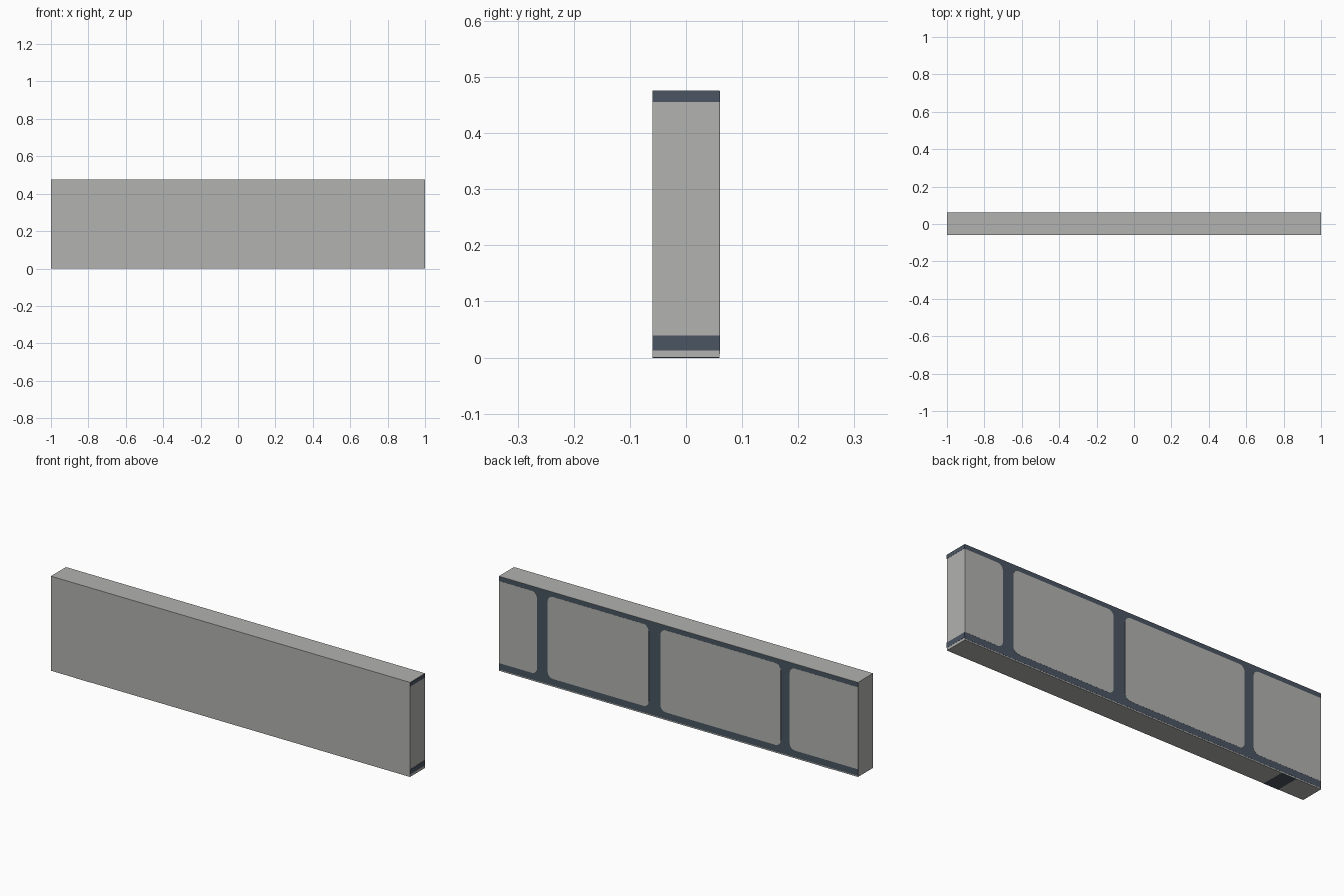
import bpy, bmesh, math

if "Cube" in bpy.data.objects:
    bpy.data.objects.remove(bpy.data.objects["Cube"])

L, W, H = 2.0, 0.12, 0.476
E = 0.0008            # how far inlays stand proud of the slab


def material(name, rgb):
    m = bpy.data.materials.new(name)
    m.diffuse_color = (*rgb, 1)
    m.use_nodes = True
    m.node_tree.nodes["Principled BSDF"].inputs["Base Color"].default_value = m.diffuse_color
    return m


grey = material("concrete grey", (0.445, 0.445, 0.435))
dark = material("dark slate steel", (0.069, 0.093, 0.122))


def box(name, lo, hi, mat):
    me = bpy.data.meshes.new(name)
    bm = bmesh.new()
    bmesh.ops.create_cube(bm, size=1)
    for v in bm.verts:
        v.co = [(a + b) / 2 + c * (b - a) for a, b, c in zip(lo, hi, v.co)]
    bm.to_mesh(me)
    bm.free()
    me.materials.append(mat)
    ob = bpy.data.objects.new(name, me)
    bpy.context.collection.objects.link(ob)
    return ob


def infill(name, x0, x1, z0, z1, round_left, round_right, r=0.03):
    """Thin back panel; corners that meet a post are rounded."""
    corners = [(x0, z0, 1, 1, 180, round_left), (x1, z0, -1, 1, 270, round_right),
               (x1, z1, -1, -1, 0, round_right), (x0, z1, 1, -1, 90, round_left)]
    pts = []
    for x, z, sx, sz, start, rounded in corners:
        if not rounded:
            pts.append((x, z))
            continue
        for i in range(7):
            a = math.radians(start + 15 * i)
            pts.append((x + sx * r + r * math.cos(a), z + sz * r + r * math.sin(a)))
    me = bpy.data.meshes.new(name)
    bm = bmesh.new()
    face = bm.faces.new([bm.verts.new((x, W / 2 - 0.001, z)) for x, z in pts])
    out = bmesh.ops.extrude_face_region(bm, geom=[face])
    for v in out["geom"]:
        if isinstance(v, bmesh.types.BMVert):
            v.co.y = W / 2 + E
    bmesh.ops.recalc_face_normals(bm, faces=bm.faces)
    bm.to_mesh(me)
    bm.free()
    me.materials.append(grey)
    bpy.context.collection.objects.link(bpy.data.objects.new(name, me))


# Main wall slab
box("wall_slab", (-L / 2, -W / 2, 0), (L / 2, W / 2, H), grey)

# Steel backing seen as rails and posts between the infill panels
box("back_frame", (-L / 2, W / 2 - 0.002, 0.006), (L / 2, W / 2 + E / 2, H - 0.001), dark)

# Infill panels between the posts
posts = [(-0.62, -0.57), (0.10, 0.165), (0.728, 0.787)]
edges = [-L / 2] + [x for p in posts for x in p] + [L / 2]
for i in range(4):
    infill(f"back_infill_{i + 1}", edges[2 * i], edges[2 * i + 1], 0.039, 0.452, i > 0, i < 3)

# Rail ends on the right side
for name, z0, z1 in (("top_rail_end", 0.455, H - 0.001), ("bottom_rail_end", 0.013, 0.039)):
    box(name, (L / 2 - 0.002, -W / 2, z0), (L / 2 + E, W / 2, z1), dark)

# Steel plate on the underside
box("underside_plate", (-0.86, -W / 2, 0), (-0.78, W / 2, 0.002), dark).location.z = -E
